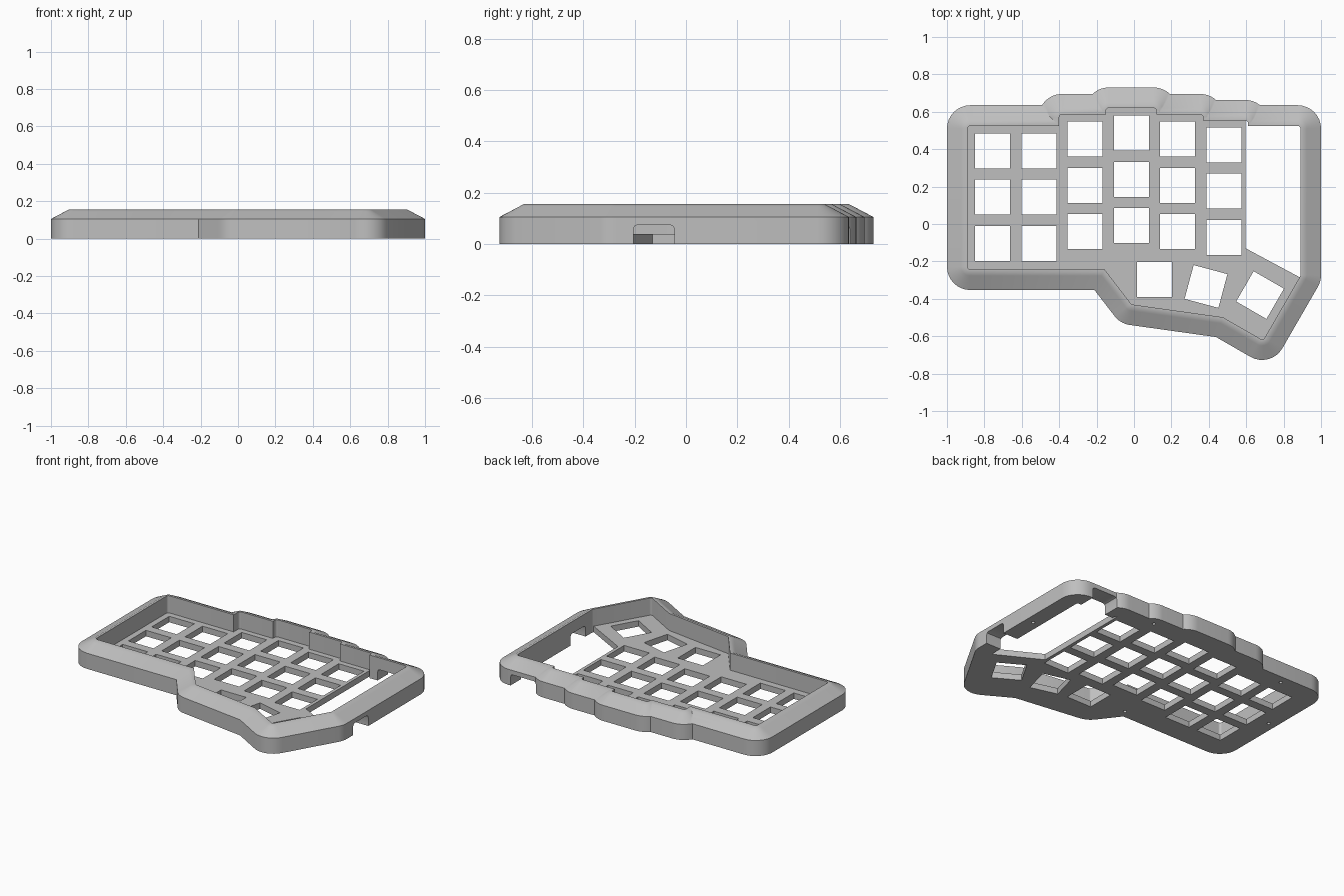
import bpy, bmesh, math
from mathutils import Matrix, Vector

if "Cube" in bpy.data.objects:
    bpy.data.objects.remove(bpy.data.objects["Cube"], do_unlink=True)

grey = bpy.data.materials.new("matte_grey")
grey.use_nodes = True
grey.diffuse_color = (0.52, 0.52, 0.52, 1)
grey.node_tree.nodes["Principled BSDF"].inputs["Base Color"].default_value = grey.diffuse_color

# Core outline, counter-clockwise; every wall line is an offset of it
CORE = [Vector(p) for p in (
    (-.875, .51), (-.875, -.228), (-.15, -.228), (-.005, -.416), (.48, -.484),
    (.685, -.602), (.875, -.273), (.875, .51), (.595, .51), (.595, .538),
    (.355, .538), (.355, .57), (.105, .57), (.105, .605), (-.135, .605),
    (-.135, .57), (-.385, .57), (-.385, .51))]
INNER, RIM, OUTER = .015, .03, .125
PLATE_TOP, SHOULDER, TOP = .04, .105, .155
ARC = 8


def outline(d):
    """Offset the core by d: round convex corners, mitred concave ones."""
    pts = []
    for i, v in enumerate(CORE):
        e0, e1 = v - CORE[i - 1], CORE[(i + 1) % len(CORE)] - v
        n0, n1 = (Vector((e.y, -e.x)).normalized() for e in (e0, e1))
        # Short steps are partly swallowed by the neighbouring offset line
        c0, c1 = (math.asin(max(0, 1 - e.length / d)) if e.length < .1 else 0
                  for e in (e0, e1))
        if e0.cross(e1) > 0:
            a0 = math.atan2(n0.y, n0.x)
            a1 = a0 + n0.angle(n1) - c1
            a0 += c0
            for k in range(ARC + 1):
                a = a0 + (a1 - a0) * k / ARC
                pts.append(v + d * Vector((math.cos(a), math.sin(a))))
        elif min(e0.length, e1.length) < .1:
            pts.append(v + d * (n0 * math.cos(c0) + n1 * math.cos(c1)))
        else:
            pts.append(v + (n0 + n1) * d / (1 + n0.dot(n1)))
    return pts


def prism(bm, pts, z0, z1, matrix=Matrix()):
    low, high = ([bm.verts.new(matrix @ Vector((p[0], p[1], z))) for p in pts]
                 for z in (z0, z1))
    bm.faces.new(low[::-1])
    bm.faces.new(high)
    for i in range(len(pts)):
        bm.faces.new((low[i - 1], low[i], high[i], high[i - 1]))


def make(name, bm):
    bmesh.ops.remove_doubles(bm, verts=bm.verts, dist=1e-5)
    bmesh.ops.recalc_face_normals(bm, faces=bm.faces)
    mesh = bpy.data.meshes.new(name)
    bm.to_mesh(mesh)
    bm.free()
    mesh.materials.append(grey)
    obj = bpy.data.objects.new(name, mesh)
    bpy.context.collection.objects.link(obj)
    return obj


def carve(obj, cutter):
    """Subtract the cutter, bake the result and shade it."""
    cutter.hide_render = True
    mod = obj.modifiers.new("cut", "BOOLEAN")
    mod.operation, mod.solver, mod.object = "DIFFERENCE", "EXACT", cutter
    bpy.context.view_layer.update()
    baked = bpy.data.meshes.new_from_object(
        obj.evaluated_get(bpy.context.evaluated_depsgraph_get()))
    obj.modifiers.clear()
    obj.data = baked
    bpy.data.objects.remove(cutter, do_unlink=True)
    bpy.ops.object.select_all(action="DESELECT")
    obj.select_set(True)
    bpy.context.view_layer.objects.active = obj
    bpy.ops.object.shade_smooth_by_angle(angle=math.radians(30))


# Case wall: outlines lofted around its cross-section, with a sloped shoulder
section = [(INNER, 0), (OUTER, 0)]
for k in range(6):
    t = k / 5
    section.append((OUTER + (RIM - OUTER) * t, SHOULDER + (TOP - SHOULDER) * t))
section.append((INNER, TOP))
bm = bmesh.new()
rings = [[bm.verts.new((p.x, p.y, z)) for p in outline(d)] for d, z in section]
for j, ring in enumerate(rings):
    prev = rings[j - 1]
    for i in range(len(ring)):
        bm.faces.new((prev[i - 1], prev[i], ring[i], ring[i - 1]))
wall = make("case_wall", bm)

# Cable openings and blind screw holes in the wall
cuts = bmesh.new()


def opening(width, matrix):
    w = width / 2
    half = [(w, -.1), (w, .058), (w - .005, .07), (w - .017, .075)]
    prism(cuts, half + [(-u, z) for u, z in reversed(half)], -.11, .11, matrix)


upright = Matrix.Rotation(math.pi / 2, 4, "X")
opening(.16, Matrix.Translation((.95, -.125, 0))
        @ Matrix.Rotation(math.pi / 2, 4, "Z") @ upright)
opening(.19, Matrix.Translation((.765, .6, 0)) @ upright)
for x, y in ((-.68, .58), (-.945, .15), (.37, .63), (.945, .17), (-.18, -.3)):
    bmesh.ops.create_cone(cuts, cap_ends=True, segments=16, radius1=.011,
                          radius2=.011, depth=.1,
                          matrix=Matrix.Translation((x, y, 0)))
carve(wall, make("wall_cutter", cuts))

# Switch plate filling the floor
bm = bmesh.new()
prism(bm, outline(INNER), 0, PLATE_TOP)
plate = make("switch_plate", bm)

# Square switch holes, three per column, then the thumb fan
cuts = bmesh.new()
keys = [(x, top - .247 * row, 0)
        for x, top in ((-.757, .391), (-.509, .391), (-.262, .454),
                       (-.013, .486), (.233, .454), (.481, .423))
        for row in range(3)]
keys += [(.11, -.297, 0), (.385, -.334, -15), (.674, -.38, -30)]
s = .0935
for x, y, turn in keys:
    prism(cuts, [(-s, -s), (s, -s), (s, s), (-s, s)], -.1, .1,
          Matrix.Translation((x, y, 0)) @ Matrix.Rotation(math.radians(turn), 4, "Z"))

# Open bay for the controller
prism(cuts, [(.597, .8), (.597, -.13), (1, -.346), (1, .8)], -.1, .1)
carve(plate, make("plate_cutter", cuts))
